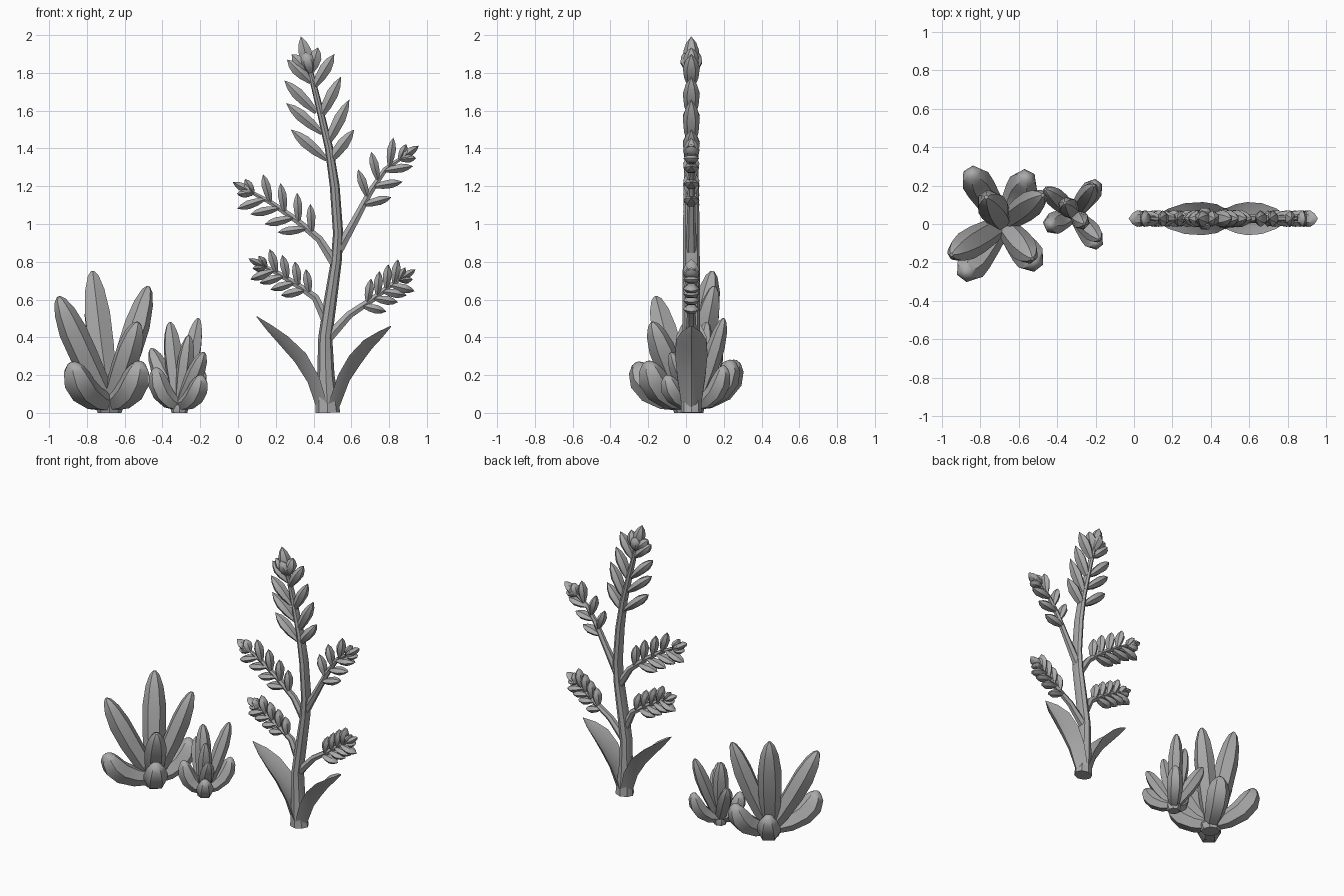
import bpy, bmesh, math
from mathutils import Vector

cube = bpy.data.objects.get("Cube")
if cube:
    bpy.data.objects.remove(cube, do_unlink=True)

grey = bpy.data.materials.new("stone grey")
grey.use_nodes = True
COLOUR = (0.4, 0.4, 0.4, 1)
grey.diffuse_color = COLOUR
grey.node_tree.nodes["Principled BSDF"].inputs["Base Color"].default_value = COLOUR

Y = 0.028                      # depth of the tall plant's plane
SIDE = Vector((0, 1, 0))
HEX = [(math.cos(i * math.pi / 3), math.sin(i * math.pi / 3)) for i in range(6)]
OCT = [(math.cos(i * math.pi / 4), math.sin(i * math.pi / 4)) for i in range(8)]
FOLD = [(1, 0.5), (0, 0), (-1, 0.5), (-0.5, -0.5), (0, -1), (0.5, -0.5)]


def sweep(bm, pts, widths, thicks, side, profile=HEX):
    """Loft a profile along a path, width along side and thickness across it."""
    rings = []
    for i, p in enumerate(pts):
        t = (pts[min(i + 1, len(pts) - 1)] - pts[max(i - 1, 0)]).normalized()
        s = (side - t * side.dot(t)).normalized()
        up = s.cross(t)
        ring = []
        for a, b in profile:
            v = p + s * a * widths[i] + up * b * thicks[i]
            v.z = max(v.z, 0)
            ring.append(bm.verts.new(v))
        rings.append(ring)
    n = len(profile)
    for r, q in zip(rings, rings[1:]):
        for j in range(n):
            k = (j + 1) % n
            bm.faces.new((r[j], r[k], q[k], q[j]))
    bm.faces.new(rings[0][::-1])
    bm.faces.new(rings[-1])


def finish(bm, name):
    bmesh.ops.remove_doubles(bm, verts=bm.verts, dist=0.0004)
    bmesh.ops.recalc_face_normals(bm, faces=bm.faces)
    mesh = bpy.data.meshes.new(name)
    bm.to_mesh(mesh)
    bm.free()
    mesh.materials.append(grey)
    ob = bpy.data.objects.new(name, mesh)
    bpy.context.collection.objects.link(ob)
    bpy.ops.object.select_all(action='DESELECT')
    ob.select_set(True)
    bpy.context.view_layer.objects.active = ob
    bpy.ops.object.shade_smooth_by_angle(angle=math.radians(40))


def flat(points):
    return [Vector((x, Y, z)) for x, z in points]


def along(pts, t):
    """Point and direction at fraction t of a path."""
    f = min(t, 0.999) * (len(pts) - 1)
    i = int(f)
    return pts[i].lerp(pts[i + 1], f - i), (pts[i + 1] - pts[i]).normalized()


def leaflet(bm, base, tip, thick, wide, side=SIDE):
    shape = [(0, 0.35), (0.3, 0.85), (0.6, 1), (0.82, 0.65), (1, 0)]
    sweep(bm, [base.lerp(tip, t) for t, _ in shape],
          [wide * s for _, s in shape], [thick * s for _, s in shape], side)


def bud(bm, base, d, size, wide):
    """Cluster of small leaves closing the end of a shoot."""
    across = d.cross(SIDE)
    for a, b, k in [(0, 0, 1), (0.6, 0, 0.7), (-0.6, 0, 0.7), (0, 0.35, 0.6), (0, -0.35, 0.6)]:
        tip = base + (d + across * a + SIDE * b).normalized() * size * k
        leaflet(bm, base, tip, size * 0.2, wide, SIDE if b == 0 else across)


# main stem, deeper than it is wide
bm = bmesh.new()
stem = flat([(0.475, 0), (0.465, 0.2), (0.462, 0.4), (0.49, 0.6), (0.52, 0.8), (0.53, 0.95),
             (0.512, 1.2), (0.482, 1.4), (0.43, 1.62), (0.375, 1.84)])
radii = [0.066, 0.046, 0.037, 0.034, 0.029, 0.027, 0.026, 0.022, 0.018, 0.014]
depths = [0.056, 0.05, 0.047, 0.046, 0.045, 0.044, 0.04, 0.034, 0.026, 0.016]
sweep(bm, stem, depths, radii, SIDE, OCT)
finish(bm, "main_stem")

# leaves on the upper stem: base x, base z, tip x, tip z
bm = bmesh.new()
for x, z, u, w in [(0.47, 1.34, 0.28, 1.5), (0.445, 1.48, 0.255, 1.64), (0.415, 1.59, 0.245, 1.76),
                   (0.385, 1.75, 0.26, 1.87), (0.475, 1.32, 0.615, 1.5), (0.465, 1.41, 0.59, 1.66),
                   (0.435, 1.56, 0.545, 1.78), (0.4, 1.72, 0.51, 1.9)]:
    leaflet(bm, Vector((x, Y, z)), Vector((u, Y, w)), 0.036, 0.045)
bud(bm, Vector((0.385, Y, 1.8)), Vector((-0.26, 0, 0.96)), 0.2, 0.042)
finish(bm, "stem_leaves")

# side branches: path, leaf pairs, leaf length, first leaf position
branches = {
    "upper_right_branch": ([(0.52, 0.78), (0.43, 0.92), (0.31, 1.02), (0.18, 1.11), (0.05, 1.18)], 4, 0.155, 0.36),
    "upper_left_branch": ([(0.53, 0.86), (0.62, 1.02), (0.7, 1.17), (0.78, 1.29), (0.88, 1.36)], 3, 0.155, 0.42),
    "lower_right_branch": ([(0.48, 0.46), (0.41, 0.61), (0.31, 0.68), (0.21, 0.74), (0.13, 0.78)], 4, 0.13, 0.36),
    "lower_left_branch": ([(0.48, 0.4), (0.59, 0.52), (0.71, 0.6), (0.8, 0.67), (0.87, 0.715)], 4, 0.13, 0.42),
}
for name, (points, pairs, length, first) in branches.items():
    bm = bmesh.new()
    path = flat(points)
    widths = [0.03, 0.023, 0.019, 0.015, 0.01]
    sweep(bm, path, widths, widths, SIDE)
    finish(bm, name)
    bm = bmesh.new()
    for i in range(pairs):
        for s in (1, -1):
            p, d = along(path, first + (0.94 - first) * (i + 0.2 * s) / pairs)
            turn = d.cross(SIDE) * s
            tip = p + (d * 0.68 + turn * 0.73) * length
            leaflet(bm, p, tip, 0.027, 0.043)
    p, d = along(path, 0.94)
    bud(bm, p, d, length * 0.8, 0.043)
    finish(bm, name + "_leaves")

# broad folded leaves at the stem foot
for name, points in [
        ("foot_leaf_right", [(0.46, 0.02), (0.41, 0.18), (0.34, 0.3), (0.25, 0.39), (0.17, 0.455), (0.1, 0.51)]),
        ("foot_leaf_left", [(0.49, 0.02), (0.55, 0.19), (0.61, 0.29), (0.68, 0.37), (0.75, 0.42), (0.81, 0.46)])]:
    bm = bmesh.new()
    out = SIDE if points[-1][0] < 0.4 else -SIDE
    sweep(bm, flat(points), [0.05, 0.075, 0.086, 0.08, 0.052, 0.003],
          [0.04, 0.045, 0.05, 0.042, 0.025, 0.003], out, FOLD)
    finish(bm, name)


def rosette(name, centre, leaves):
    """Plump leaves curving outward and up from one foot; each is a tip and a width."""
    bm = bmesh.new()
    for x, y, z, w in leaves:
        tip = Vector((x, y, z))
        out = Vector((x - centre.x, y - centre.y, 0))
        low = z < 0.32
        bend = centre + out * (0.9 if low else 0.5) + Vector((0, 0, z * (0.12 if low else 0.36)))
        pts, ws = [], []
        for t, s in [(0, 0.6), (0.25, 0.85), (0.5, 1), (0.72, 1), (0.88, 0.76), (0.97, 0.42), (1, 0.14)]:
            pts.append(centre * (1 - t) ** 2 + bend * 2 * t * (1 - t) + tip * t * t)
            ws.append(w * s)
        side = Vector((-out.y, out.x, 0)).normalized()
        sweep(bm, pts, ws, [v * 0.95 for v in ws], side)
    # short foot under the leaves
    foot = [Vector((centre.x, centre.y, z)) for z in (0, 0.04, 0.1)]
    r = leaves[0][3]
    sweep(bm, foot, [r * 0.8, r, r * 0.5], [r * 0.8, r, r * 0.5], SIDE, OCT)
    finish(bm, name)


rosette("large_succulent", Vector((-0.68, 0, 0.05)), [
    (-0.77, 0.14, 0.75, 0.078), (-0.95, -0.16, 0.615, 0.077), (-0.475, 0.15, 0.67, 0.07),
    (-0.53, -0.18, 0.48, 0.072), (-0.875, -0.255, 0.27, 0.082), (-0.52, -0.2, 0.275, 0.08),
    (-0.845, 0.26, 0.28, 0.078), (-0.56, 0.24, 0.28, 0.078)])

rosette("small_succulent", Vector((-0.31, 0.05, 0.04)), [
    (-0.36, 0.11, 0.48, 0.052), (-0.21, 0.2, 0.5, 0.05), (-0.46, 0.18, 0.34, 0.05),
    (-0.26, 0, 0.41, 0.046), (-0.18, -0.08, 0.32, 0.048), (-0.435, -0.005, 0.24, 0.058),
    (-0.195, -0.1, 0.2, 0.056), (-0.2, 0.2, 0.25, 0.055)])
